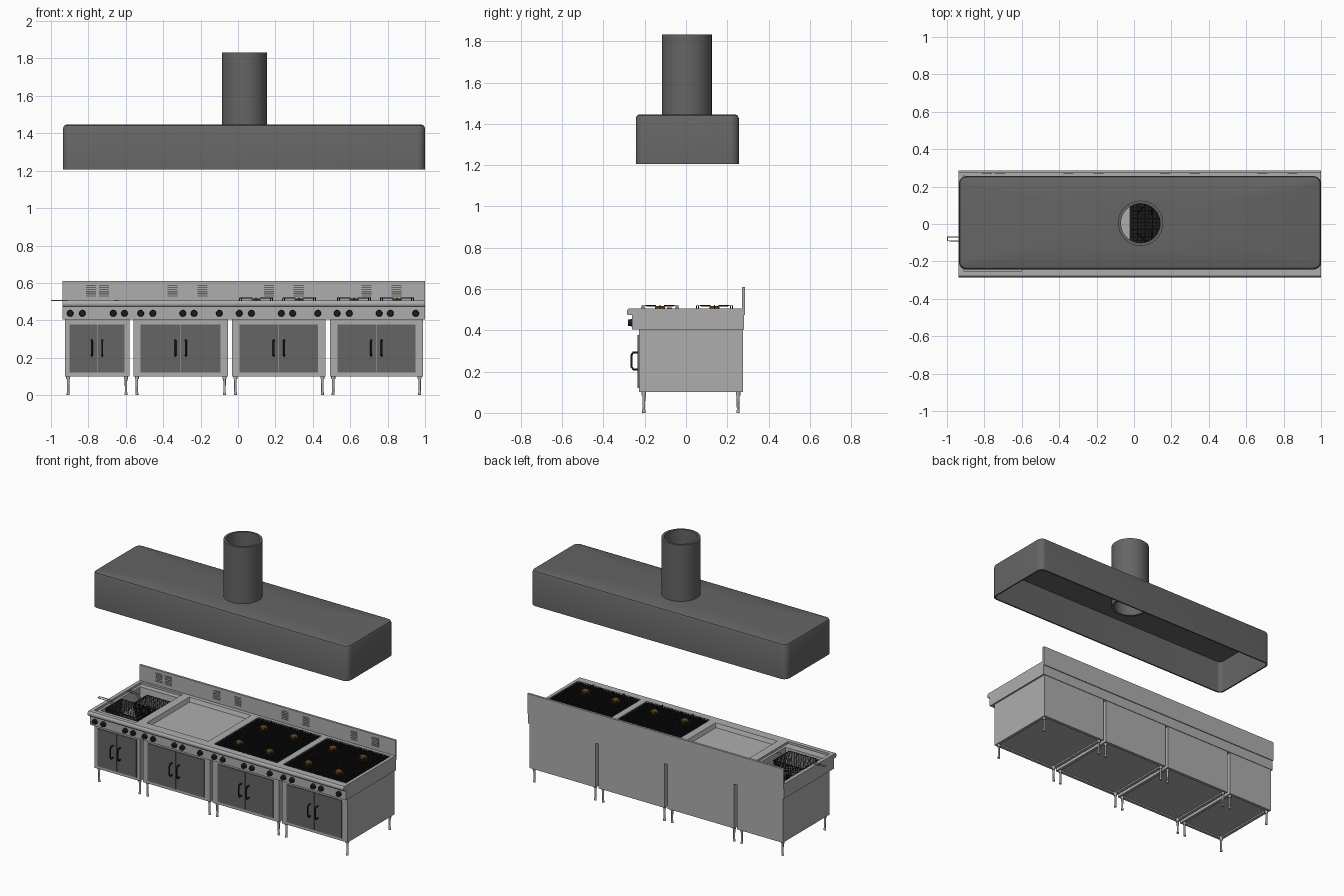
import bpy, bmesh, math
from mathutils import Matrix, Vector

if "Cube" in bpy.data.objects:
    bpy.data.objects.remove(bpy.data.objects["Cube"])


def material(name, *rgb):
    m = bpy.data.materials.new(name)
    m.diffuse_color = (*rgb, 1)
    m.use_nodes = True
    m.node_tree.nodes["Principled BSDF"].inputs["Base Color"].default_value = m.diffuse_color
    return m


STEEL = material("steel", .42, .42, .42)
DARK = material("dark_steel", .13, .13, .13)
BLACK = material("black_iron", .012, .012, .012)
BRASS = material("burner_brass", .2, .09, .02)


def finish(name, bm, mat, smooth=True):
    bmesh.ops.recalc_face_normals(bm, faces=bm.faces)
    me = bpy.data.meshes.new(name)
    bm.to_mesh(me)
    bm.free()
    ob = bpy.data.objects.new(name, me)
    bpy.context.collection.objects.link(ob)
    me.materials.append(mat)
    if smooth:
        bpy.ops.object.select_all(action='DESELECT')
        ob.select_set(True)
        bpy.context.view_layer.objects.active = ob
        bpy.ops.object.shade_smooth_by_angle(angle=math.radians(40))
    return ob


def rect(x0, x1, y0, y1, z):
    return [(x0, y0, z), (x1, y0, z), (x1, y1, z), (x0, y1, z)]


def round_rect(x0, x1, y0, y1, z, r, n=8):
    pts = []
    for k, (cx, cy) in enumerate([(x1-r, y1-r), (x0+r, y1-r), (x0+r, y0+r), (x1-r, y0+r)]):
        for i in range(n):
            a = math.pi/2 * (k + i/(n-1))
            pts.append((cx + r*math.cos(a), cy + r*math.sin(a), z))
    return pts


def circle(cx, cy, z, r, n=32):
    return [(cx + r*math.cos(2*math.pi*i/n), cy + r*math.sin(2*math.pi*i/n), z) for i in range(n)]


def add_loft(bm, rings, cap0=False, cap1=False, cyclic=False):
    vs = [[bm.verts.new(p) for p in r] for r in rings]
    n = len(vs[0])
    for a, b in zip(vs, vs[1:] + (vs[:1] if cyclic else [])):
        for i in range(n):
            bm.faces.new((a[i], a[(i+1) % n], b[(i+1) % n], b[i]))
    if cap0:
        bm.faces.new(vs[0])
    if cap1:
        bm.faces.new(vs[-1])


def loft(name, rings, mat, **kw):
    bm = bmesh.new()
    add_loft(bm, rings, **kw)
    return finish(name, bm, mat)


def boxes(name, items, mat):
    bm = bmesh.new()
    for x0, x1, y0, y1, z0, z1 in items:
        add_loft(bm, [rect(x0, x1, y0, y1, z0), rect(x0, x1, y0, y1, z1)], cap0=True, cap1=True)
    return finish(name, bm, mat, False)


def wire(name, paths, r, mat):
    cu = bpy.data.curves.new(name, 'CURVE')
    cu.dimensions = '3D'
    cu.bevel_depth, cu.bevel_resolution, cu.use_fill_caps = r, 2, True
    for p in paths:
        s = cu.splines.new('POLY')
        s.points.add(len(p) - 1)
        for q, co in zip(s.points, p):
            q.co = (*co, 1)
    ob = bpy.data.objects.new(name, cu)
    bpy.context.collection.objects.link(ob)
    cu.materials.append(mat)
    bpy.ops.object.select_all(action='DESELECT')
    ob.select_set(True)
    bpy.context.view_layer.objects.active = ob
    bpy.ops.object.convert(target='MESH')


def unit(name, x0, x1, well, knobs, vents, door_in):
    # cabinet shell with recessed underside
    a, b = x0 + .011, x1 - .011
    loft(name + "_cabinet", [rect(a+.02, b-.02, -.208, .257, .11), rect(a+.02, b-.02, -.208, .257, .10),
                             rect(a, b, -.228, .277, .10), rect(a, b, -.228, .277, .41)], STEEL, cap0=True)
    # control apron, rounded lip and sunken top in one profile
    rings = [rect(a+.004, b-.004, -.225, .275, .405), rect(x0, x1, -.262, .281, .405),
             rect(x0, x1, -.262, .281, .473)]
    for y, z in [(-.279, .473), (-.285, .478), (-.287, .489), (-.285, .499), (-.278, .505)]:
        rings.append(rect(x0, x1, y, .281, z))
    loft(name + "_worktop", rings + [rect(*w) for w in well], STEEL, cap1=True)
    # backsplash and its vents
    boxes(name + "_backsplash", [(x0, x1, .272, .287, .473, .61)], STEEL)
    boxes(name + "_vents", [(x0+v-.027, x0+v+.027, .2705, .273, z, z+.006)
                            for v in vents for z in (.528, .539, .550, .561, .572, .583)], DARK)
    # double doors and handles
    c = (x0 + x1) / 2
    boxes(name + "_doors", [(x0+door_in, c-.001, -.234, -.22, .12, .377),
                            (c+.001, x1-door_in, -.234, -.22, .12, .377)], DARK)
    wire(name + "_door_handles", [[(c+s, -.23, .211), (c+s, -.255, .211), (c+s, -.263, .222),
                                   (c+s, -.263, .282), (c+s, -.255, .293), (c+s, -.23, .293)]
                                  for s in (-.028, .028)], .005, BLACK)
    # control knobs
    bm = bmesh.new()
    for k in knobs:
        m = Matrix.Translation((x0+k, -.2705, .437)) @ Matrix.Rotation(math.pi/2, 4, 'X')
        bmesh.ops.create_cone(bm, cap_ends=True, segments=20, radius1=.018, radius2=.015, depth=.019, matrix=m)
    finish(name + "_knobs", bm, BLACK)
    # legs with stepped feet
    bm = bmesh.new()
    for x in (a+.018, b-.018):
        for y in (-.204, .252):
            add_loft(bm, [circle(x, y, z, r, 12) for z, r in
                          [(0, .008), (.012, .008), (.015, .006), (.085, .007), (.085, .011), (.112, .011)]],
                     cap0=True, cap1=True)
    finish(name + "_legs", bm, STEEL)


WIDE_KNOBS = (.05, .115, .275, .335, .47)
X = (-.937, -.57, -.043, .48, 1.0)
unit("fryer", X[0], X[1],
     [(-.912, -.598, -.25, .257, .505), (-.912, -.598, -.25, .257, .49),
      (-.898, -.612, -.2, .225, .488), (-.89, -.62, -.19, .215, .385)],
     (.04, .105, .27, .33), (.15, .22), .036)
unit("griddle", X[1], X[2],
     [(X[1]+.03, X[2]-.03, -.215, .245, .505), (X[1]+.04, X[2]-.04, -.205, .235, .478)],
     WIDE_KNOBS, (.22, .38), .05)

# two burner ranges
for n, (x0, x1) in enumerate([(X[2], X[3]), (X[3], X[4])], 1):
    name = f"range_{n}"
    a, b, c, d = x0+.022, x1-.022, -.23, .25
    unit(name, x0, x1, [(a, b, c, d, .505), (a, b, c, d, .48)], WIDE_KNOBS, (.208, .368), .052)
    boxes(name + "_pan", [(a, b, c, d, .478, .494)], BLACK)
    grid = [(a+(b-a)*i/24-.002, a+(b-a)*i/24+.002, c, d, .494, .504) for i in range(1, 24)]
    grid += [(a, b, c+(d-c)*i/24-.002, c+(d-c)*i/24+.002, .494, .503) for i in range(1, 24)]
    boxes(name + "_grid", grid, BLACK)
    fingers, caps, bases = [], bmesh.new(), bmesh.new()
    for bx in (x0+.14, x0+.37):
        for by in (-.126, .138):
            # pot-support fingers with bent-down ends
            for i in range(8):
                u = Vector((math.cos(i*math.pi/4), math.sin(i*math.pi/4), 0))
                o = Vector((bx, by, .519))
                r = .088 if i % 2 == 0 else .11
                fingers.append([o + u*.03, o + u*r, o + u*r - Vector((0, 0, .02))])
            add_loft(caps, [circle(bx, by, z, r, 20) for z, r in
                            [(.50, .024), (.512, .024), (.518, .018), (.518, .006)]], cap1=True)
            add_loft(bases, [circle(bx, by, .49, .04, 24), circle(bx, by, .506, .034, 24)], cap1=True)
    wire(name + "_pot_supports", fingers, .003, BLACK)
    finish(name + "_burner_caps", caps, BRASS)
    finish(name + "_burner_bases", bases, BLACK)


# wire fryer baskets
def basket(name, cx, cy, z0, z1, lx, ly):
    bm = bmesh.new()
    bmesh.ops.create_cube(bm, size=1)
    bmesh.ops.delete(bm, geom=[f for f in bm.faces if f.normal.z > .5], context='FACES_ONLY')
    bmesh.ops.subdivide_edges(bm, edges=bm.edges[:], cuts=11, use_grid_fill=True)
    for v in bm.verts:
        t = .9 + .1 * (v.co.z + .5)
        v.co = (cx + v.co.x*lx*t, cy + v.co.y*ly*t, z0 + (v.co.z+.5)*(z1-z0))
    ob = finish(name, bm, BLACK, False)
    w = ob.modifiers.new("wire", 'WIREFRAME')
    w.thickness = .0035
    wire(name + "_rim", [rect(cx-lx/2, cx+lx/2, cy-ly/2, cy+ly/2, z1) + [(cx-lx/2, cy-ly/2, z1)]], .003, BLACK)


basket("front_basket", -.775, -.08, .40, .49, .22, .17)
basket("back_basket", -.725, .115, .39, .465, .19, .15)
wire("front_basket_handle", [[(-.885, -.09, .49), (-.91, -.09, .505), (-.997, -.09, .507),
                              (-.997, -.07, .507), (-.91, -.07, .505), (-.885, -.07, .49)],
                             [(-.665, -.08, .49), (-.66, -.08, .507), (-.64, -.08, .507), (-.635, -.08, .495)]],
     .003, STEEL)
wire("back_basket_handle", [[(-.82, .105, .465), (-.84, .105, .495), (-.905, .105, .5),
                             (-.905, .125, .5), (-.84, .125, .495), (-.82, .125, .465)]], .003, STEEL)

# extractor hood: hollow open-bottomed shell with a round hole for the duct
PX, PY = .035, .004
h = (-.936, 1.0, -.243, .256)


def inset(t, z, r):
    return round_rect(h[0]+t, h[1]-t, h[2]+t, h[3]-t, z, r)


loft("extractor_hood", [circle(PX, PY, 1.446, .115), inset(.018, 1.446, .025), inset(.006, 1.441, .034),
                        inset(0, 1.428, .04), inset(0, 1.206, .04), inset(.01, 1.206, .03),
                        inset(.01, 1.43, .03), circle(PX, PY, 1.43, .115)], DARK, cyclic=True)
# duct pipe
loft("extractor_duct", [circle(PX, PY, z, r) for z, r in
                        [(1.385, .121), (1.832, .121), (1.832, .105), (1.385, .105)]], DARK, cyclic=True)
